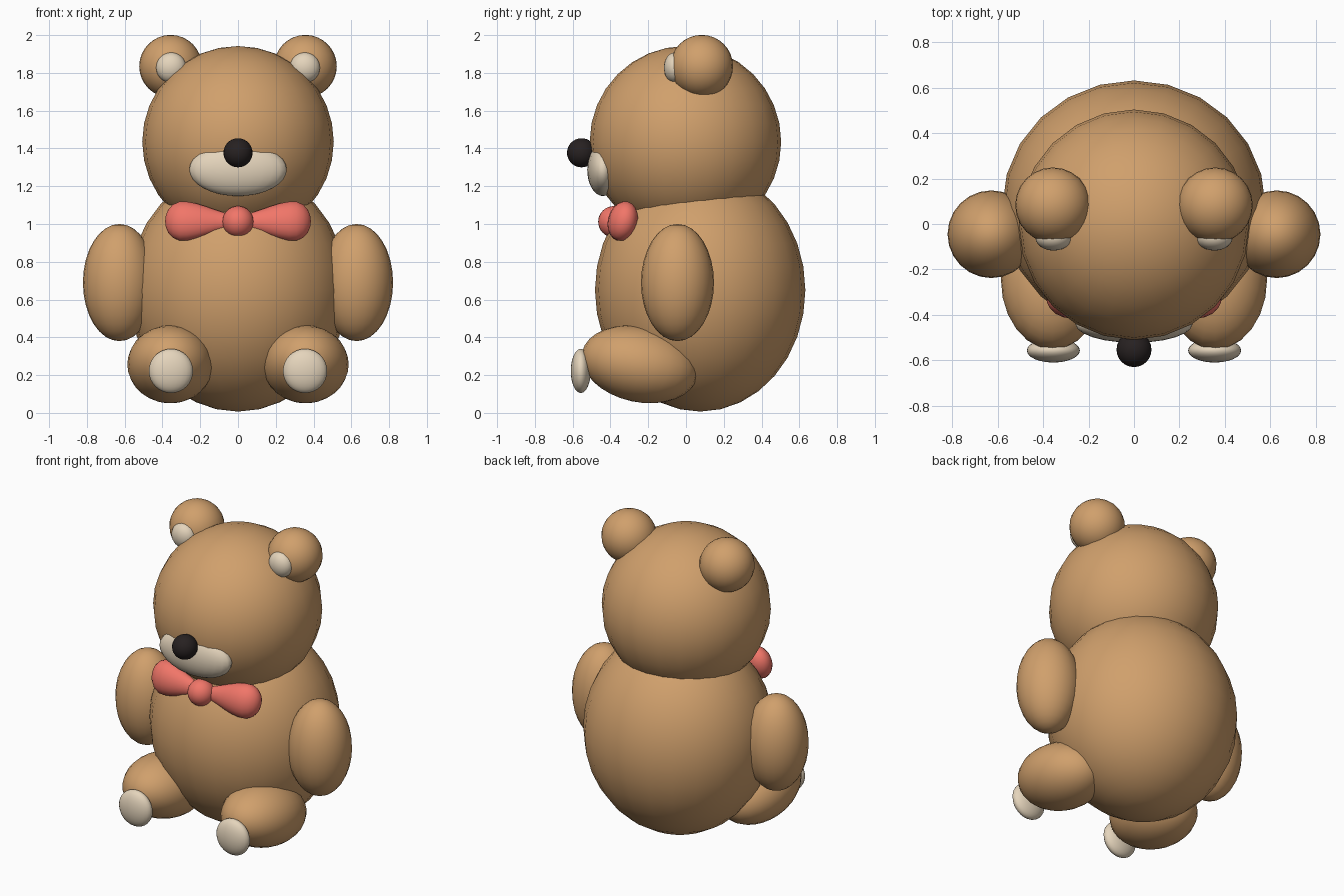
import bpy, bmesh, math
from mathutils import Matrix, Vector

if "Cube" in bpy.data.objects:
    bpy.data.objects.remove(bpy.data.objects["Cube"])


def material(name, rgb):
    m = bpy.data.materials.new(name)
    m.diffuse_color = (*rgb, 1)
    m.use_nodes = True
    m.node_tree.nodes["Principled BSDF"].inputs["Base Color"].default_value = m.diffuse_color
    return m


FUR = material("fur", (0.63, 0.35, 0.15))
CREAM = material("cream", (0.78, 0.66, 0.50))
BLACK = material("black", (0.02, 0.015, 0.015))
RED = material("red", (0.88, 0.18, 0.14))


def finish(name, bm, mat):
    bmesh.ops.recalc_face_normals(bm, faces=bm.faces)
    me = bpy.data.meshes.new(name)
    bm.to_mesh(me)
    bm.free()
    for p in me.polygons:
        p.use_smooth = True
    me.materials.append(mat)
    ob = bpy.data.objects.new(name, me)
    bpy.context.collection.objects.link(ob)
    return ob


def ball(name, loc, radii, mat, tilt=0, segs=24, rings=16):
    """Ellipsoid, tilted about the x axis."""
    bm = bmesh.new()
    bmesh.ops.create_uvsphere(bm, u_segments=segs, v_segments=rings, radius=1)
    bm.transform(Matrix.Translation(loc) @ Matrix.Rotation(math.radians(tilt), 4, 'X')
                 @ Matrix.Diagonal((*radii, 1)))
    return finish(name, bm, mat)


def bow_loop(name, side):
    """Teardrop loop: oval sections along x, closed at the outer end."""
    sections = [(0.02, 0.035), (0.07, 0.045), (0.12, 0.062), (0.17, 0.080), (0.22, 0.096),
                (0.27, 0.106), (0.31, 0.106), (0.345, 0.090), (0.37, 0.062), (0.382, 0.032)]
    n = 20
    tilt = Matrix.Rotation(math.radians(-14), 3, 'X')
    bm = bmesh.new()
    rows = []
    for x, r in sections:
        centre = Vector((x, -0.37 + 0.12 * x, 1.015))
        row = []
        for i in range(n):
            a = 2 * math.pi * i / n
            p = centre + tilt @ Vector((0, 0.72 * r * math.cos(a), r * math.sin(a)))
            p.x *= side
            row.append(bm.verts.new(p))
        rows.append(row)
    for a, b in zip(rows, rows[1:]):
        for i in range(n):
            j = (i + 1) % n
            bm.faces.new((a[i], a[j], b[j], b[i]))
    bm.faces.new(rows[0])
    tip = bm.verts.new((side * 0.386, -0.325, 1.015))
    for i in range(n):
        bm.faces.new((rows[-1][i], rows[-1][(i + 1) % n], tip))
    return finish(name, bm, RED)


# Torso and head
ball("body", (0, 0.075, 0.65), (0.58, 0.557, 0.643), FUR)
ball("head", (0, -0.003, 1.435), (0.507, 0.507, 0.507), FUR)

# Face
ball("muzzle", (0, -0.44, 1.288), (0.258, 0.083, 0.14), CREAM)
ball("nose", (0, -0.553, 1.377), (0.077, 0.077, 0.077), BLACK)

# Mirrored parts
for s, tag in ((-1, "left"), (1, "right")):
    ball(f"ear_{tag}", (s * 0.357, 0.083, 1.835), (0.166, 0.166, 0.166), FUR)
    ball(f"inner_ear_{tag}", (s * 0.354, -0.06, 1.828), (0.08, 0.057, 0.08), CREAM)
    ball(f"arm_{tag}", (s * 0.628, -0.045, 0.69), (0.193, 0.193, 0.31), FUR)
    ball(f"leg_{tag}", (s * 0.358, -0.245, 0.257), (0.228, 0.312, 0.2), FUR, tilt=-12)
    ball(f"foot_pad_{tag}", (s * 0.355, -0.557, 0.222), (0.117, 0.053, 0.117), CREAM)
    bow_loop(f"bow_loop_{tag}", s)

# Bow knot
ball("bow_knot", (0, -0.382, 1.012), (0.083, 0.083, 0.083), RED)
